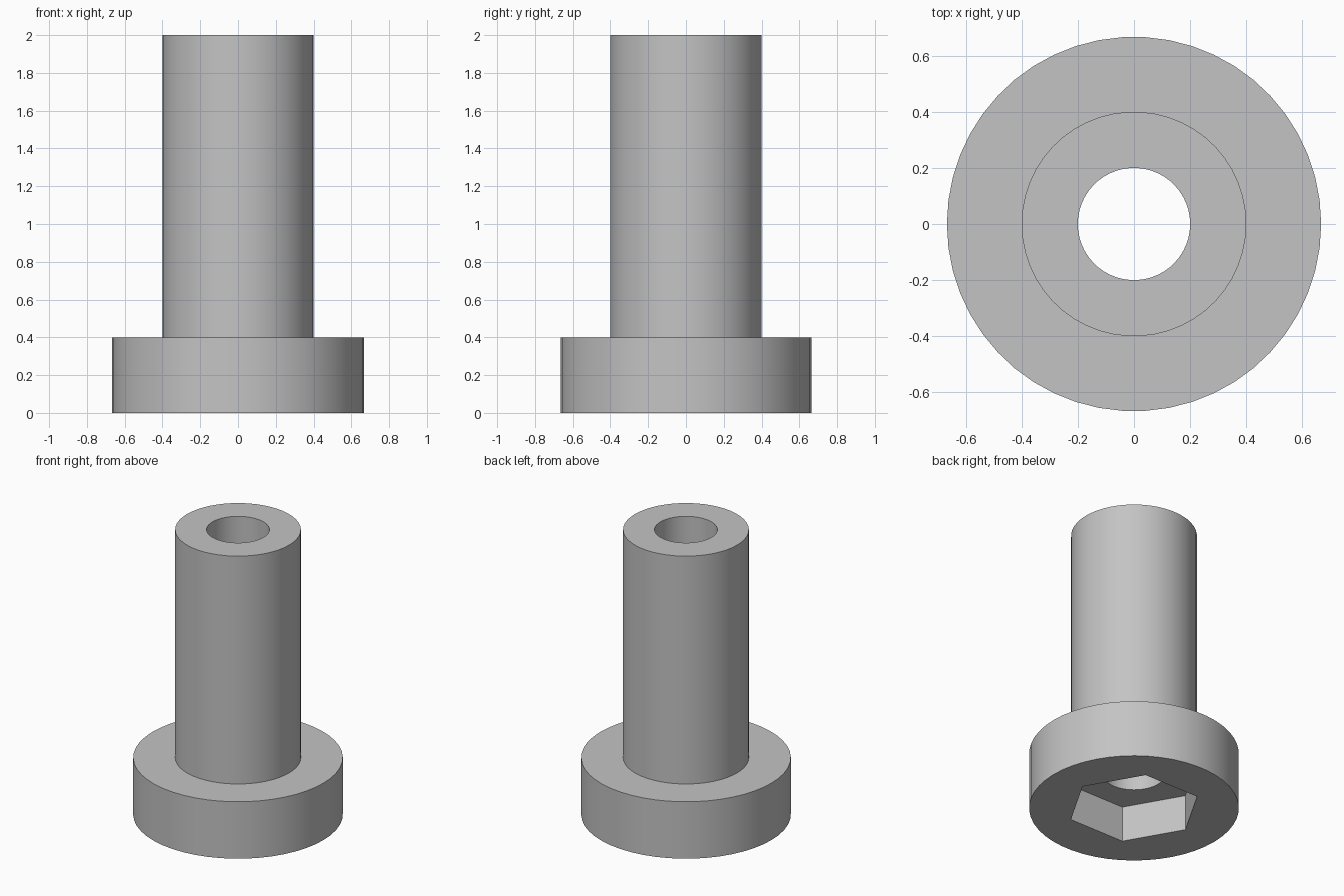
import bpy
import bmesh
from math import cos, sin, radians, tau

# Remove the default object
if "Cube" in bpy.data.objects:
    bpy.data.objects.remove(bpy.data.objects["Cube"], do_unlink=True)

SIDES = 50
HEAD_R, SHAFT_R, BORE_R, HEX_R = 0.667, 0.4, 0.2, 0.427
HEAD_TOP, TOP, SOCKET_TOP = 0.4, 2.0, 0.25

bm = bmesh.new()


def ring(radius, z, sides=SIDES):
    """Closed loop of edges; corners start on +x."""
    verts = [bm.verts.new((radius * cos(tau * i / sides),
                           radius * sin(tau * i / sides), z))
             for i in range(sides)]
    edges = [bm.edges.new((verts[i - 1], verts[i])) for i in range(sides)]
    return verts, edges


def wall(low, high):
    """Upright wall between two rings of equal count."""
    a, b = low[0], high[0]
    for i in range(len(a)):
        bm.faces.new((a[i - 1], a[i], b[i], b[i - 1]))


def flat(outer, inner):
    """Level face with a hole, between any two rings."""
    bmesh.ops.triangle_fill(bm, edges=outer[1] + inner[1],
                            use_beauty=True, normal=(0, 0, 1))


# Head
head_bottom = ring(HEAD_R, 0)
head_top = ring(HEAD_R, HEAD_TOP)
wall(head_bottom, head_top)

# Shaft
shaft_bottom = ring(SHAFT_R, HEAD_TOP)
shaft_top = ring(SHAFT_R, TOP)
flat(head_top, shaft_bottom)
wall(shaft_bottom, shaft_top)

# Through bore
bore_bottom = ring(BORE_R, SOCKET_TOP)
bore_top = ring(BORE_R, TOP)
flat(shaft_top, bore_top)
wall(bore_bottom, bore_top)

# Hexagonal socket in the underside
hex_bottom = ring(HEX_R, 0, 6)
hex_top = ring(HEX_R, SOCKET_TOP, 6)
flat(head_bottom, hex_bottom)
wall(hex_bottom, hex_top)
flat(hex_top, bore_bottom)

bmesh.ops.recalc_face_normals(bm, faces=bm.faces[:])
mesh = bpy.data.meshes.new("hollow_socket_bolt")
bm.to_mesh(mesh)
bm.free()

bolt = bpy.data.objects.new("hollow_socket_bolt", mesh)
bpy.context.scene.collection.objects.link(bolt)

# Plain grey material
grey = bpy.data.materials.new("plain_grey")
grey.use_nodes = True
colour = (0.55, 0.55, 0.55, 1)
grey.diffuse_color = colour
for node in grey.node_tree.nodes:
    if node.type == "BSDF_PRINCIPLED":
        node.inputs["Base Color"].default_value = colour
mesh.materials.append(grey)

# Smooth round walls, sharp rims
bpy.ops.object.select_all(action="DESELECT")
bolt.select_set(True)
bpy.context.view_layer.objects.active = bolt
bpy.ops.object.shade_smooth_by_angle(angle=radians(30))
